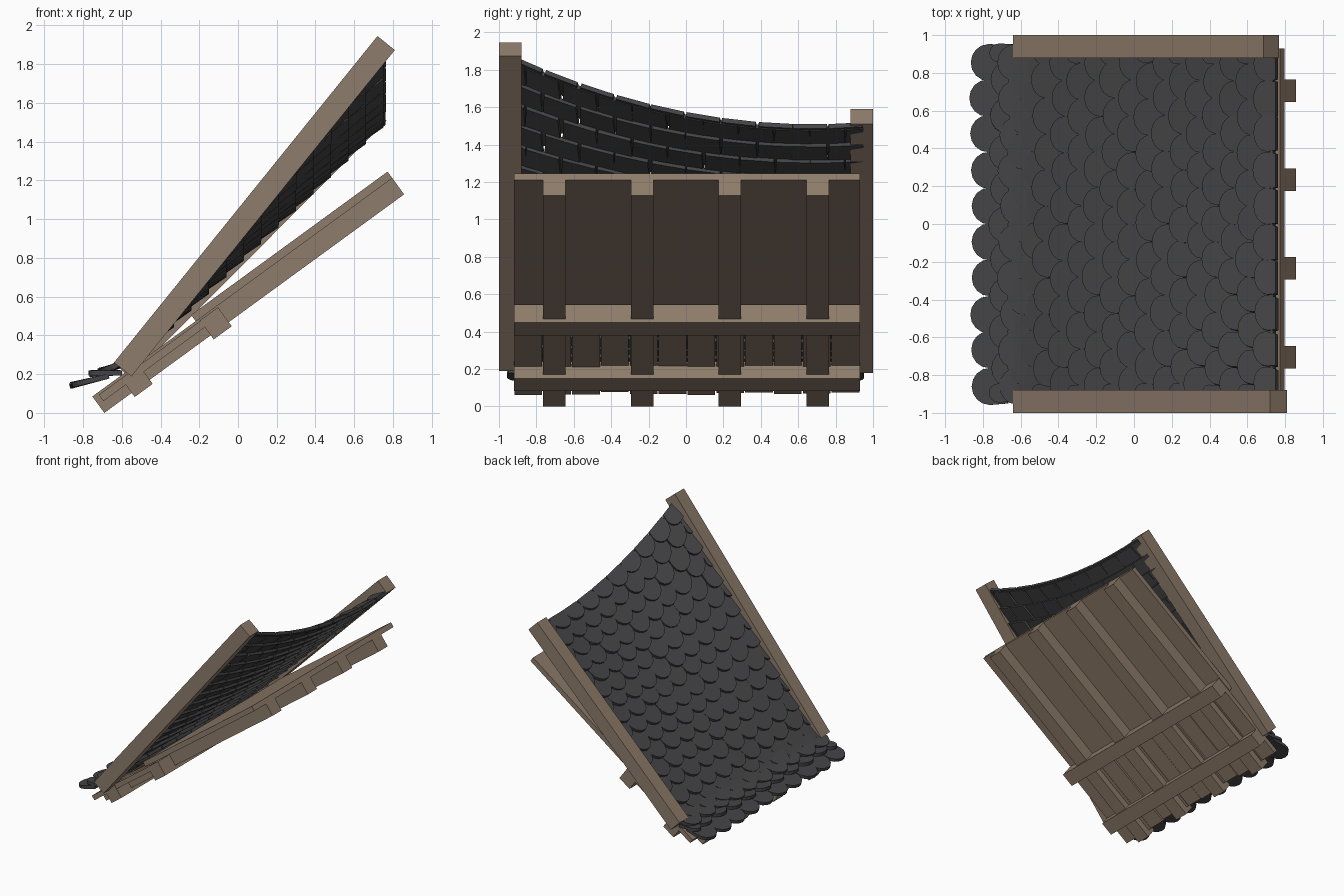
import bpy, bmesh, math, random
from mathutils import Vector

if "Cube" in bpy.data.objects:
    bpy.data.objects.remove(bpy.data.objects["Cube"])

random.seed(4)


def material(name, rgb):
    m = bpy.data.materials.new(name)
    m.diffuse_color = (*rgb, 1)
    m.use_nodes = True
    m.node_tree.nodes["Principled BSDF"].inputs["Base Color"].default_value = m.diffuse_color
    return m


WOOD = material("weathered wood", (0.27, 0.20, 0.145))
SLATE = material("dark slate", (0.058, 0.058, 0.062))


def finish(bm, name, mat):
    bmesh.ops.recalc_face_normals(bm, faces=bm.faces)
    me = bpy.data.meshes.new(name)
    bm.to_mesh(me)
    bm.free()
    me.materials.append(mat)
    ob = bpy.data.objects.new(name, me)
    bpy.context.collection.objects.link(ob)
    return ob


def prism(bm, bottom, offset):
    """Solid from one outline pushed along an offset."""
    a = [bm.verts.new(p) for p in bottom]
    b = [bm.verts.new(p + offset) for p in bottom]
    bm.faces.new(a)
    bm.faces.new(b[::-1])
    for i in range(len(a)):
        j = (i + 1) % len(a)
        bm.faces.new((a[i], a[j], b[j], b[i]))


def sloped_box(name, origin, angle, s, h, y):
    """Box in a tilted frame: s runs up the slope, h is square to it."""
    d = Vector((math.cos(angle), 0, math.sin(angle)))
    n = Vector((-d.z, 0, d.x))
    o = Vector((origin[0], y[0], origin[1]))
    bm = bmesh.new()
    pts = [o + d * a + n * b for a, b in ((s[0], h[0]), (s[1], h[0]), (s[1], h[1]), (s[0], h[1]))]
    prism(bm, pts, Vector((0, y[1] - y[0], 0)))
    return finish(bm, name, WOOD)


# Lower frame: rafters, cross beams, deck and short slats
BASE, TILT = (-0.69, 0.0), math.atan2(1.13, 1.55)


def frame_box(name, s, h, y):
    return sloped_box(name, BASE, TILT, s, h, y)


for i, y in enumerate((-0.705, -0.235, 0.235, 0.705)):
    frame_box(f"rafter_{i + 1}", (0, 1.915), (0, 0.105), (y - 0.06, y + 0.06))
frame_box("lower_cross_beam", (0.175, 0.29), (-0.026, 0.085), (-0.92, 0.93))
frame_box("upper_cross_beam", (0.68, 0.795), (-0.026, 0.095), (-0.92, 0.93))
frame_box("deck_panel", (0.66, 1.915), (0.103, 0.145), (-0.92, 0.93))
SLATS = 12
for i in range(SLATS):
    y0 = -0.92 + 1.85 * i / SLATS
    lift = random.uniform(-0.006, 0.006)
    frame_box(f"slat_{i + 1}", (0.03 + random.uniform(0, 0.02), 0.72),
              (0.055 + lift, 0.095 + lift), (y0 + 0.003, y0 + 1.85 / SLATS - 0.003))

# Side beams with different pitches
for name, end, y in (("front_side_beam", (0.72, 1.945), (-1, -0.88)),
                     ("back_side_beam", (0.685, 1.59), (0.88, 1))):
    dx, dz = end[0] + 0.64, end[1] - 0.26
    sloped_box(name, (-0.64, 0.26), math.atan2(dz, dx), (0, math.hypot(dx, dz)), (-0.115, 0), y)


# Twisted, sagging roof surface with a flared eave
def roof(x, y):
    v = y / 0.88
    top = 1.575 - 0.17 * v + 0.11 * v * v
    if x < -0.6:
        z = 0.22 + (x + 0.6) * 0.25
    else:
        z = 0.22 + (x + 0.6) / 1.35 * (top - 0.22)
    return Vector((x, y, z))


def shingle(bm, xt, xh, y, w, lift):
    head = roof(xh, y)
    side = roof(xh, y + 0.02) - roof(xh, y - 0.02)
    side.normalize()
    up = (head - roof(xt, y)).cross(side).normalized()
    tail = roof(xt, y) + up * lift
    along = head - tail
    length = along.length
    along.normalize()
    up = along.cross(side).normalized()
    r = min(w / 2, length * 0.6)
    # tongue outline: square head, rounded tail
    pts = [head + side * w * 0.46, head - side * w * 0.46]
    for k in range(9):
        a = math.pi * k / 8
        pts.append(tail + along * r * (1 - math.sin(a)) - side * w / 2 * math.cos(a))
    prism(bm, pts, up * -0.026)


bm = bmesh.new()
rows = [(-0.865, -0.67), (-0.755, -0.60), (-0.70, -0.54), (-0.645, -0.50), (-0.58, -0.45)]
x = -0.51
while x < 0.68:
    rows.append((x, min(x + 0.165, 0.75)))
    x += 0.09
for r, (xt, xh) in enumerate(rows):
    if r % 2 == 0:
        cols = [(-0.855 + 0.19 * i, 0.196) for i in range(10)]
    else:
        cols = [(-0.76 + 0.19 * i, 0.196) for i in range(9)] + [(-0.9, 0.1), (0.9, 0.1)]
    for y, w in cols:
        j = random.uniform(-0.01, 0.01)
        shingle(bm, xt + j * 0.8, xh, y + random.uniform(-0.006, 0.006), w,
                (0.0 if r == 0 else 0.036) + random.uniform(-0.004, 0.006))
finish(bm, "roof_shingles", SLATE)
